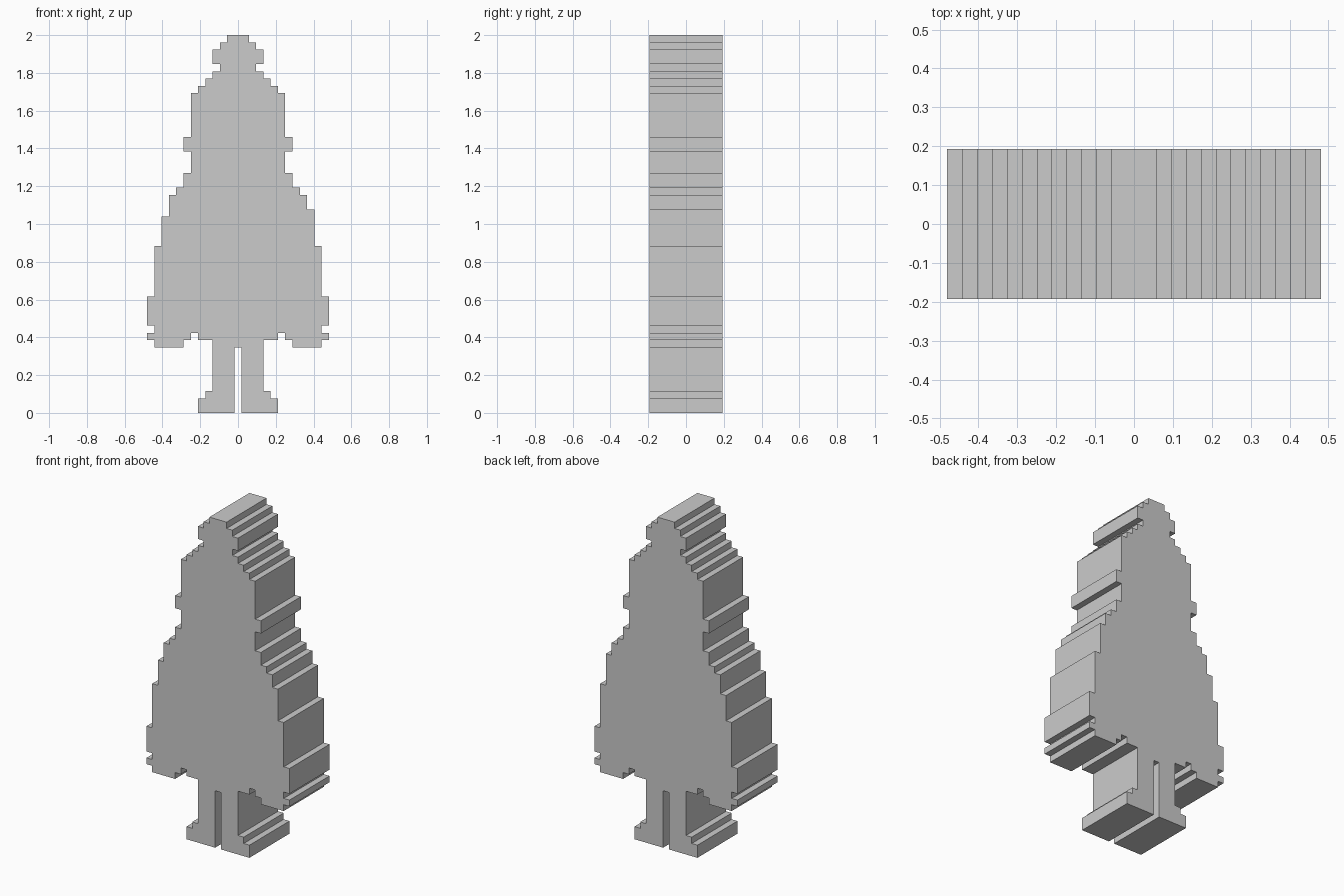
import bpy
import bmesh

if "Cube" in bpy.data.objects:
    bpy.data.objects.remove(bpy.data.objects["Cube"])

U = 2 / 52          # one pixel step of the stepped silhouette
HALF_DEPTH = 5 * U

# Underside of one half, from the centre slot outwards: leg, foot, hem with notch
UNDERSIDE = [(0.5, 9), (0.5, 0), (5.5, 0), (5.5, 2), (4.5, 2), (4.5, 3),
             (3.5, 3), (3.5, 10), (5.5, 10), (5.5, 11), (6.5, 11),
             (6.5, 10), (7.5, 10), (7.5, 9), (11.5, 9), (11.5, 10)]


def side_steps(shoulder_row):
    """Outer edge going up: (half width, row where that step ends)."""
    return [(12.5, 11), (11.5, 12), (12.5, 16), (11.5, 23),
            (10.5, shoulder_row), (9.5, 30), (8.5, 31), (7.5, 33),
            (6.5, 36), (7.5, 38), (6.5, 44), (5.5, 45), (4.5, 46),
            (3.5, 47), (2.5, 48), (3.5, 50), (2.5, 51), (1.5, 52)]


def half_outline(shoulder_row):
    pts = list(UNDERSIDE)
    row = pts[-1][1]
    for width, top in side_steps(shoulder_row):
        pts += [(width, row), (width, top)]
        row = top
    return pts


# Right half upwards, then the mirrored left half back down (one step differs)
right = half_outline(28)
left = [(-x, z) for x, z in reversed(half_outline(27))]

# Stepped silhouette extruded through the depth
bm = bmesh.new()
verts = [bm.verts.new((x * U, -HALF_DEPTH, z * U)) for x, z in right + left]
front = bm.faces.new(verts)
ext = bmesh.ops.extrude_face_region(bm, geom=[front], use_keep_orig=True)
moved = [g for g in ext["geom"] if isinstance(g, bmesh.types.BMVert)]
bmesh.ops.translate(bm, vec=(0, 2 * HALF_DEPTH, 0), verts=moved)
bmesh.ops.recalc_face_normals(bm, faces=bm.faces)

mesh = bpy.data.meshes.new("stepped_silhouette")
bm.to_mesh(mesh)
bm.free()
obj = bpy.data.objects.new("stepped_silhouette", mesh)
bpy.context.collection.objects.link(obj)
